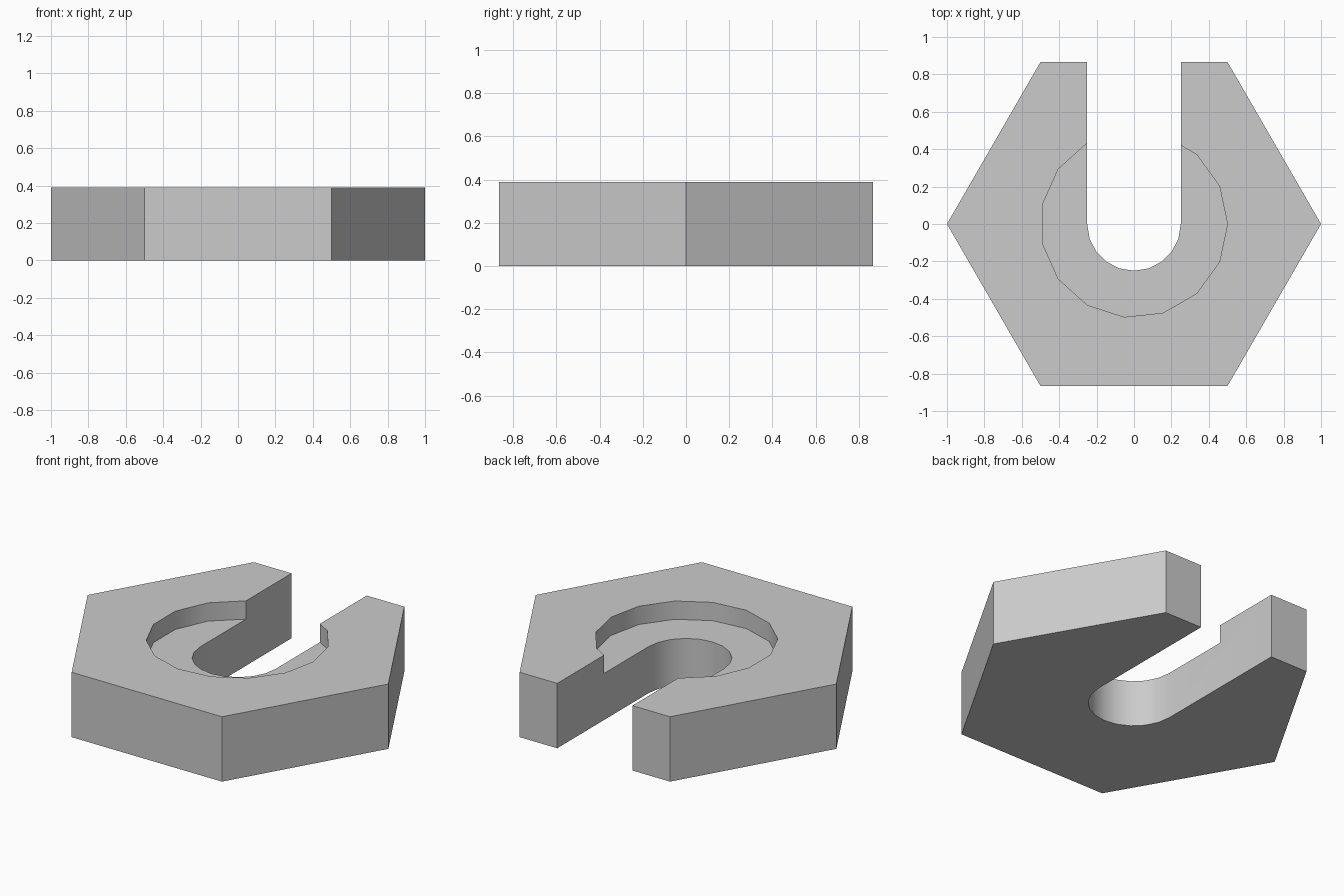
import bpy
import bmesh
from math import cos, sin, pi, radians

HEIGHT = 0.39
RECESS_DEPTH = 0.11
SLOT_RADIUS = 0.25

if "Cube" in bpy.data.objects:
    bpy.data.objects.remove(bpy.data.objects["Cube"], do_unlink=True)

grey = bpy.data.materials.new("grey metal")
grey.use_nodes = True
color = (0.6, 0.6, 0.6, 1)
grey.diffuse_color = color
grey.node_tree.nodes["Principled BSDF"].inputs["Base Color"].default_value = color


def ring(radius, sides):
    return [(radius * cos(2 * pi * i / sides), radius * sin(2 * pi * i / sides))
            for i in range(sides)]


def prism(name, outline, bottom, top):
    """Extrude a flat outline into a closed solid."""
    bm = bmesh.new()
    base = bm.faces.new([bm.verts.new((x, y, bottom)) for x, y in outline])
    grown = bmesh.ops.extrude_face_region(bm, geom=[base])["geom"]
    verts = [v for v in grown if isinstance(v, bmesh.types.BMVert)]
    bmesh.ops.translate(bm, verts=verts, vec=(0, 0, top - bottom))
    bmesh.ops.recalc_face_normals(bm, faces=bm.faces)
    mesh = bpy.data.meshes.new(name)
    bm.to_mesh(mesh)
    bm.free()
    mesh.materials.append(grey)
    obj = bpy.data.objects.new(name, mesh)
    bpy.context.collection.objects.link(obj)
    return obj


def cut(target, cutter):
    """Subtract the cutter from the target, then discard it."""
    cutter.hide_render = True
    mod = target.modifiers.new("cut", "BOOLEAN")
    mod.operation = "DIFFERENCE"
    mod.solver = "EXACT"
    mod.object = cutter
    bpy.context.view_layer.objects.active = target
    bpy.ops.object.modifier_apply(modifier=mod.name)
    bpy.data.objects.remove(cutter, do_unlink=True)


# Hexagonal body
body = prism("slotted_hex_nut", ring(1, 6), 0, HEIGHT)

# Round recess in the top face
cut(body, prism("recess_cutter", ring(0.5, 15), HEIGHT - RECESS_DEPTH, HEIGHT + 0.2))

# U-shaped slot, open at the back
arc = [(SLOT_RADIUS * cos(pi + pi * i / 10), SLOT_RADIUS * sin(pi + pi * i / 10))
       for i in range(11)]
slot = arc + [(SLOT_RADIUS, 1.2), (-SLOT_RADIUS, 1.2)]
cut(body, prism("slot_cutter", slot, -0.2, HEIGHT + 0.4))

# Smooth the curved walls, keep the corners sharp
bpy.ops.object.select_all(action="DESELECT")
body.select_set(True)
bpy.context.view_layer.objects.active = body
bpy.ops.object.shade_smooth_by_angle(angle=radians(30))
